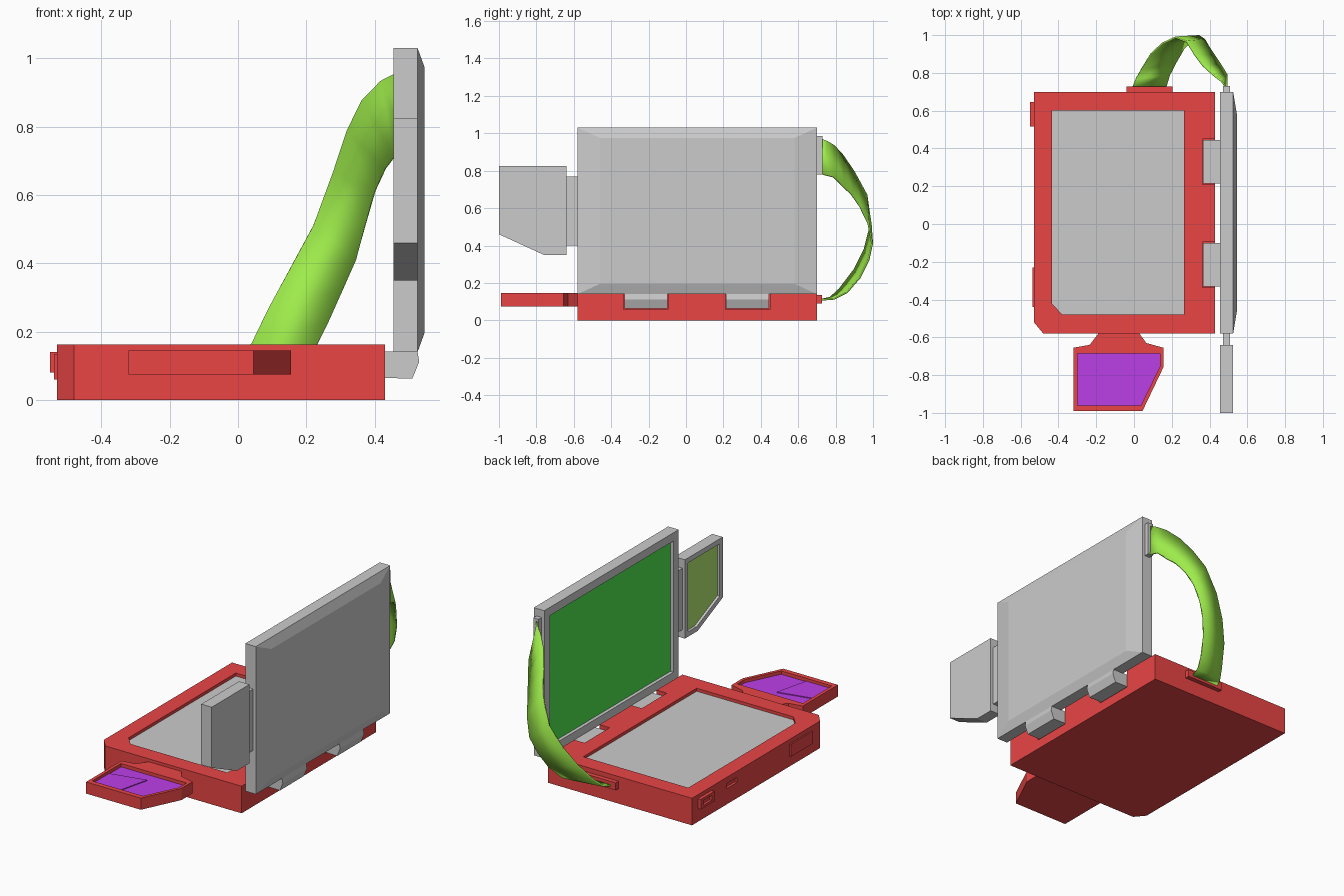
import bpy, bmesh

if "Cube" in bpy.data.objects:
    bpy.data.objects.remove(bpy.data.objects["Cube"])

RED = (0.82, 0.06, 0.06, 1)
GREEN = (0.08, 0.8, 0.08, 1)
OLIVE = (0.46, 0.82, 0.17, 1)
STRAP = (0.34, 0.83, 0.07, 1)
PURPLE = (0.5, 0.05, 0.8, 1)
mats = {}


def add(name, bm, color=None):
    bmesh.ops.recalc_face_normals(bm, faces=bm.faces)
    me = bpy.data.meshes.new(name)
    bm.to_mesh(me)
    bm.free()
    ob = bpy.data.objects.new(name, me)
    bpy.context.collection.objects.link(ob)
    if color:
        if color not in mats:
            mats[color] = bpy.data.materials.new("paint")
            mats[color].diffuse_color = color
        me.materials.append(mats[color])
    return ob


def loft(name, axis, levels, color=None):
    """Closed solid through flat outlines stacked along an axis."""
    place = {"x": lambda u, v, h: (h, u, v),
             "y": lambda u, v, h: (u, h, v),
             "z": lambda u, v, h: (u, v, h)}[axis]
    bm = bmesh.new()
    rings = [[bm.verts.new(place(u, v, h)) for u, v in pts] for h, pts in levels]
    bm.faces.new(rings[0])
    bm.faces.new(rings[-1])
    n = len(rings[0])
    for a, b in zip(rings, rings[1:]):
        for i in range(n):
            j = (i + 1) % n
            bm.faces.new((a[i], a[j], b[j], b[i]))
    return add(name, bm, color)


def prism(name, axis, lo, hi, pts, color=None):
    return loft(name, axis, [(lo, pts), (hi, pts)], color)


def rect(u0, u1, v0, v1):
    return [(u0, v0), (u1, v0), (u1, v1), (u0, v1)]


def cut(ob, cutter):
    cutter.hide_render = True
    cutter.hide_viewport = True
    m = ob.modifiers.new("cut", "BOOLEAN")
    m.operation = "DIFFERENCE"
    m.solver = "EXACT"
    m.object = cutter


# Base tray with a recessed grey panel
base = prism("base", "z", 0, 0.163,
             [(-0.48, -0.58), (0.43, -0.58), (0.43, 0.70), (-0.53, 0.70), (-0.53, -0.52)], RED)
panel = [(-0.38, -0.48), (0.265, -0.48), (0.265, 0.60), (-0.435, 0.60), (-0.435, -0.42)]
cut(base, prism("base_recess_cutter", "z", 0.135, 0.3, panel))
prism("base_panel", "z", 0.125, 0.145, panel)

# Hinges sitting in notches on the right edge
for i, (y0, y1) in enumerate([(-0.335, -0.095), (0.21, 0.45)]):
    cut(base, prism(f"notch_cutter_{i}", "z", 0.058, 0.3, rect(0.362, 0.6, y0, y1)))
    prism(f"hinge_{i}", "y", y0 + 0.005, y1 - 0.005,
          [(0.365, 0.066), (0.51, 0.063), (0.53, 0.112), (0.525, 0.142), (0.365, 0.142)])

# Ports and button on the left edge
cut(base, prism("slot_cutter", "x", -0.6, -0.515, rect(0.27, 0.37, 0.095, 0.125)))
jack = prism("side_socket", "x", -0.55, -0.525, rect(0.515, 0.645, 0.08, 0.14), RED)
cut(jack, prism("socket_cutter", "x", -0.6, -0.535, rect(0.54, 0.62, 0.095, 0.125)))
prism("side_button", "x", -0.538, -0.52, rect(-0.44, -0.23, 0.06, 0.135), RED)

# Front control pad
pad = prism("control_pad", "z", 0.075, 0.145,
            [(-0.32, -0.655), (-0.235, -0.64), (-0.185, -0.575), (0.025, -0.575),
             (0.065, -0.63), (0.155, -0.655), (0.155, -0.76), (0.045, -0.99), (-0.32, -0.99)], RED)
pad_face = [(-0.30, -0.685), (0.137, -0.685), (0.137, -0.755), (0.037, -0.96), (-0.30, -0.96)]
cut(pad, prism("pad_recess_cutter", "z", 0.115, 0.3, pad_face))
prism("pad_surface", "z", 0.105, 0.125, pad_face, PURPLE)
prism("pad_button", "z", 0.12, 0.13,
      [(-0.298, -0.80), (-0.08, -0.75), (-0.13, -0.957), (-0.298, -0.957)], PURPLE)

# Upright lid with a bevelled back and recessed screen
lid_out = rect(-0.58, 0.70, 0.14, 1.03)
lid = loft("lid", "x", [(0.455, lid_out), (0.525, lid_out), (0.545, rect(-0.46, 0.58, 0.195, 0.975))])
screen = rect(-0.53, 0.645, 0.19, 0.98)
cut(lid, prism("lid_recess_cutter", "x", 0.3, 0.485, screen))
prism("lid_screen", "x", 0.475, 0.495, screen, GREEN)

# Side panel joined to the lid
prism("side_panel_link", "x", 0.472, 0.507, rect(-0.645, -0.575, 0.40, 0.77))
side = prism("side_panel", "x", 0.455, 0.525,
             [(-1.0, 0.825), (-0.64, 0.825), (-0.64, 0.35), (-0.76, 0.35), (-1.0, 0.46)])
side_face = [(-0.97, 0.795), (-0.67, 0.795), (-0.67, 0.38), (-0.753, 0.38), (-0.97, 0.48)]
cut(side, prism("side_recess_cutter", "x", 0.3, 0.48, side_face))
prism("side_screen", "x", 0.47, 0.49, side_face, OLIVE)

# Ribbon cable and its two sockets
prism("base_ribbon_socket", "y", 0.69, 0.727, rect(-0.04, 0.205, 0.09, 0.135), RED)
prism("lid_ribbon_socket", "y", 0.69, 0.73, rect(0.472, 0.507, 0.78, 0.985))
left = [(-0.01, 0.72, 0.11), (0.01, 0.77, 0.12), (0.04, 0.82, 0.165), (0.09, 0.90, 0.27),
        (0.15, 0.955, 0.38), (0.22, 0.988, 0.51), (0.28, 0.965, 0.67), (0.32, 0.90, 0.79),
        (0.365, 0.84, 0.88), (0.42, 0.79, 0.935), (0.465, 0.755, 0.957), (0.49, 0.72, 0.972)]
right = [(0.17, 0.72, 0.11), (0.19, 0.79, 0.115), (0.225, 0.86, 0.15), (0.265, 0.93, 0.23),
         (0.305, 0.975, 0.32), (0.345, 0.995, 0.41), (0.375, 0.975, 0.52), (0.40, 0.93, 0.61),
         (0.43, 0.885, 0.675), (0.46, 0.84, 0.715), (0.49, 0.79, 0.765), (0.49, 0.72, 0.782)]
bm = bmesh.new()
rows = [(bm.verts.new(a), bm.verts.new(b)) for a, b in zip(left, right)]
for (a, b), (c, d) in zip(rows, rows[1:]):
    bm.faces.new((a, b, d, c))
ribbon = add("ribbon_cable", bm, STRAP)
for p in ribbon.data.polygons:
    p.use_smooth = True
m = ribbon.modifiers.new("thickness", "SOLIDIFY")
m.thickness = 0.01
m.offset = 0

for m in bpy.data.materials:
    if m.users and not m.is_grease_pencil:
        m.use_nodes = True
        m.node_tree.nodes["Principled BSDF"].inputs["Base Color"].default_value = m.diffuse_color
